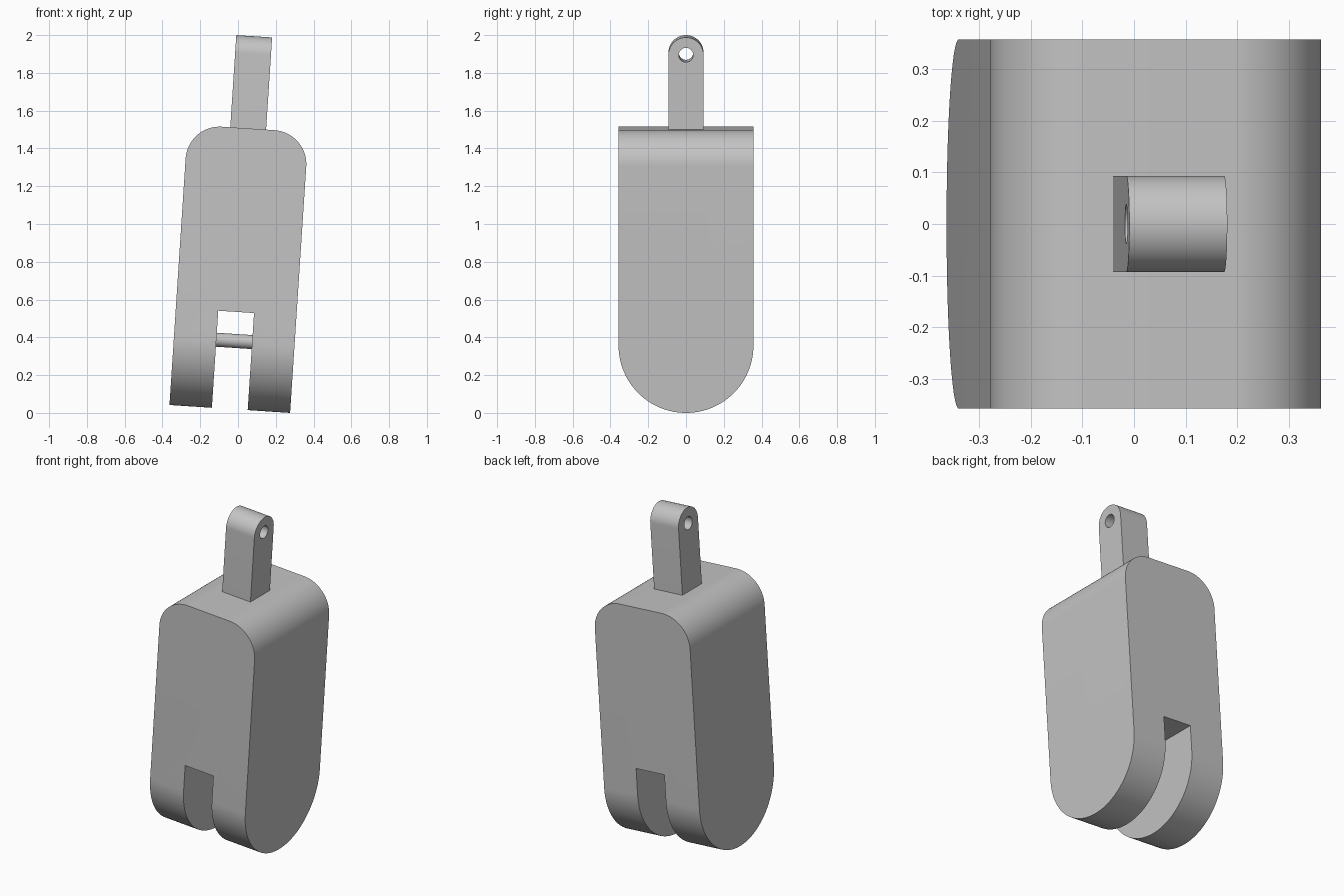
import bpy, bmesh, math
from mathutils import Matrix

if "Cube" in bpy.data.objects:
    bpy.data.objects.remove(bpy.data.objects["Cube"])

# Main sizes, before the whole pulley block leans to one side
HALF_W, HALF_D, BODY_TOP, FILLET = 0.32, 0.357, 1.488, 0.18
SLOT, SLOT_TOP = 0.095, 0.515
TAB, TAB_TOP = 0.093, 1.977
TILT = Matrix.Translation((-0.0435, 0, 0.0209)) @ Matrix.Rotation(math.radians(3.75), 4, "Y")

grey = bpy.data.materials.new("light grey")
grey.use_nodes = True
colour = (0.55, 0.55, 0.55, 1)
grey.diffuse_color = colour
grey.node_tree.nodes["Principled BSDF"].inputs["Base Color"].default_value = colour


def arc(cx, cz, r, start, end, steps):
    angles = [math.radians(start + (end - start) * i / steps) for i in range(steps + 1)]
    return [(cx + r * math.cos(a), cz + r * math.sin(a)) for a in angles]


def prism(name, profile, half, axis):
    """Extrude a closed profile (across, up) symmetrically along X or Y."""
    bm = bmesh.new()

    def place(a, z, d):
        return (d, a, z) if axis == "X" else (a, d, z)
    face = bm.faces.new([bm.verts.new(place(a, z, -half)) for a, z in profile])
    out = bmesh.ops.extrude_face_region(bm, geom=[face])
    moved = [v for v in out["geom"] if isinstance(v, bmesh.types.BMVert)]
    bmesh.ops.translate(bm, verts=moved, vec=place(0, 0, 2 * half))
    bmesh.ops.recalc_face_normals(bm, faces=bm.faces)
    mesh = bpy.data.meshes.new(name)
    bm.to_mesh(mesh)
    bm.free()
    mesh.materials.append(grey)
    obj = bpy.data.objects.new(name, mesh)
    bpy.context.collection.objects.link(obj)
    return obj


def combine(obj, tool, operation):
    tool.hide_render = True
    mod = obj.modifiers.new("shape", "BOOLEAN")
    mod.operation, mod.solver, mod.object = operation, "EXACT", tool
    bpy.context.view_layer.objects.active = obj
    bpy.ops.object.modifier_apply(modifier=mod.name)
    bpy.data.objects.remove(tool)


# Body: front outline with rounded shoulders and wheel slot
shoulder_x, shoulder_z = HALF_W - FILLET, BODY_TOP - FILLET
front = [(-SLOT, -0.1), (-SLOT, SLOT_TOP), (SLOT, SLOT_TOP), (SLOT, -0.1), (HALF_W, -0.1)]
front += arc(shoulder_x, shoulder_z, FILLET, 0, 90, 24)
front += arc(-shoulder_x, shoulder_z, FILLET, 90, 180, 24)
front += [(-HALF_W, -0.1)]
body = prism("body", front, HALF_D, "Y")

# Round the lower end as seen from the side
side = arc(0, HALF_D, HALF_D, 180, 360, 64) + [(HALF_D, 1.7), (-HALF_D, 1.7)]
combine(body, prism("side_outline", side, 0.5, "X"), "INTERSECT")

# Hanging tab with its eye hole
centre = TAB_TOP - TAB
tab_outline = [(-TAB, BODY_TOP - 0.02), (TAB, BODY_TOP - 0.02)] + arc(0, centre, TAB, 0, 180, 40)
tab = prism("hanging_tab", tab_outline, 0.095, "X")
combine(tab, prism("eye_cutter", arc(0, centre, 0.038, 0, 360, 32)[:-1], 0.3, "X"), "DIFFERENCE")

# Axle pin across the slot
pin = prism("axle_pin", arc(0, HALF_D + 0.004, 0.037, 0, 360, 32)[:-1], SLOT + 0.01, "X")

# Lean everything and smooth the curved faces
bpy.ops.object.select_all(action="DESELECT")
for part in (body, tab, pin):
    part.data.transform(TILT)
    part.select_set(True)
bpy.context.view_layer.objects.active = body
bpy.ops.object.shade_smooth_by_angle(angle=math.radians(30))
